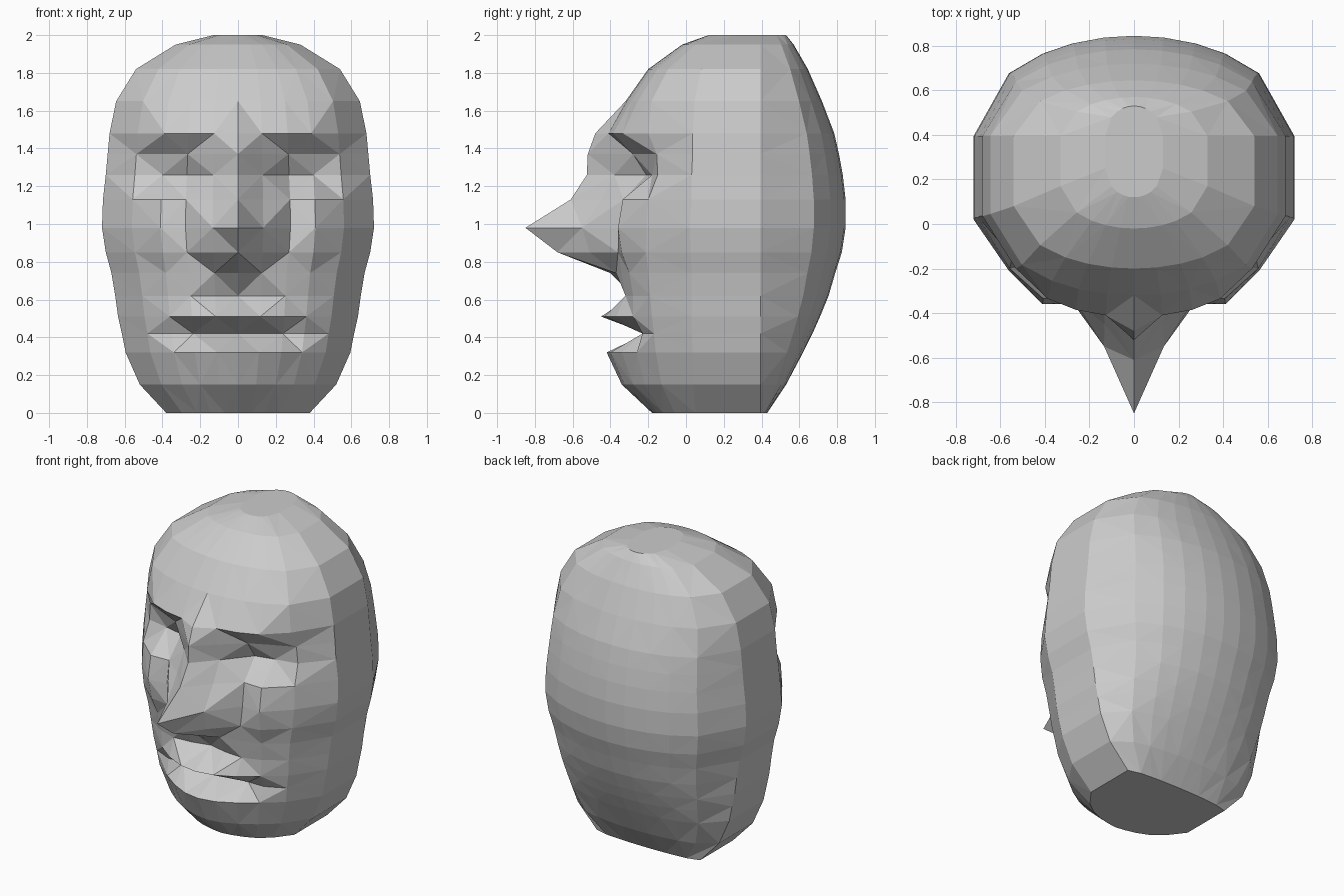
import bpy, bmesh, math

# Horizontal sections: height, half width, centre front y, front corner y, centre back y
SECTIONS = [
    (0.00, 0.38, -0.18, 0.05, 0.43),
    (0.15, 0.52, -0.34, 0.04, 0.53),
    (0.32, 0.595, -0.42, 0.035, 0.62),
    (0.42, 0.615, -0.21, 0.03, 0.67),
    (0.51, 0.635, -0.45, 0.03, 0.71),
    (0.62, 0.65, -0.31, 0.03, 0.755),
    (0.74, 0.67, -0.38, 0.03, 0.79),
    (0.85, 0.70, -0.68, 0.025, 0.825),
    (0.98, 0.72, -0.85, 0.02, 0.845),
    (1.13, 0.715, -0.61, 0.03, 0.845),
    (1.26, 0.70, -0.525, 0.03, 0.83),
    (1.37, 0.69, -0.52, 0.035, 0.81),
    (1.48, 0.68, -0.48, 0.035, 0.785),
    (1.65, 0.645, -0.32, 0.045, 0.72),
    (1.82, 0.54, -0.20, 0.08, 0.645),
    (1.95, 0.33, -0.02, 0.17, 0.57),
    (2.00, 0.13, 0.12, 0.25, 0.53),
]
# Column positions as fractions of the half width, centre to side
COLUMNS = (0, 0.186, 0.386, 0.57, 0.78, 1)
SIDE_BACK = 0.395

# Facial relief: front depth of columns 0 to 4 by section index
FACE = {
    0: (-0.18, -0.17, -0.15, -0.12, -0.06),    # jaw base
    1: (-0.34, -0.325, -0.28, -0.22, -0.13),   # chin
    2: (-0.42, -0.40, -0.34, -0.26, -0.16),    # lower lip
    3: (-0.21, -0.22, -0.23, -0.23, -0.17),    # mouth
    4: (-0.45, -0.43, -0.37, -0.28, -0.18),    # upper lip
    5: (-0.28, -0.31, -0.32, -0.28, -0.19),    # under the nose
    6: (-0.40, -0.37, -0.34, -0.30, -0.20),
    7: (-0.68, -0.51, -0.36, -0.34, -0.21),    # nostrils
    8: (-0.85, -0.55, -0.35, -0.36, -0.21),    # nose tip
    9: (-0.61, -0.45, -0.33, -0.335, -0.20),   # cheek top
    10: (-0.525, -0.38, -0.21, -0.18, -0.15),  # eyes
    11: (-0.52, -0.40, -0.28, -0.22, -0.155),  # sockets
    12: (-0.48, -0.41, -0.385, -0.335, -0.20), # brow
}


def section_points(j):
    """Half outline from face centre round to back centre."""
    z, w, front, side, back = SECTIONS[j]
    pts = []
    for i, t in enumerate(COLUMNS):
        y = side + (front - side) * math.sqrt(1 - t * t)
        if j in FACE and i < 5:
            y = FACE[j][i]
        pts.append((t * w, y, z))
    for t in reversed(COLUMNS):
        pts.append((t * w, SIDE_BACK + (back - SIDE_BACK) * math.sqrt(1 - t * t), z))
    return pts


# Half head skin, triangulated in an alternating diamond pattern
bm = bmesh.new()
rings = [[bm.verts.new(p) for p in section_points(j)] for j in range(len(SECTIONS))]
for j in range(1, len(rings)):
    low, high = rings[j - 1], rings[j]
    for i in range(len(low) - 1):
        a, b, c, d = low[i], low[i + 1], high[i + 1], high[i]
        if (i + j) % 2 == 0:
            bm.faces.new((a, b, c))
            bm.faces.new((a, c, d))
        else:
            bm.faces.new((a, b, d))
            bm.faces.new((b, c, d))
# Flat base and crown
bm.faces.new(list(reversed(rings[0])))
bm.faces.new(rings[-1])

# Mirror the other half and weld the centre seam
geom = bm.verts[:] + bm.edges[:] + bm.faces[:]
bmesh.ops.mirror(bm, geom=geom, axis='X', merge_dist=0.0005)
bmesh.ops.remove_doubles(bm, verts=bm.verts[:], dist=0.0005)
bmesh.ops.recalc_face_normals(bm, faces=bm.faces[:])

mesh = bpy.data.meshes.new("head")
bm.to_mesh(mesh)
bm.free()
head = bpy.data.objects.new("head", mesh)
bpy.context.collection.objects.link(head)

grey = bpy.data.materials.new("light grey")
grey.diffuse_color = (0.6, 0.6, 0.6, 1)
mesh.materials.append(grey)
